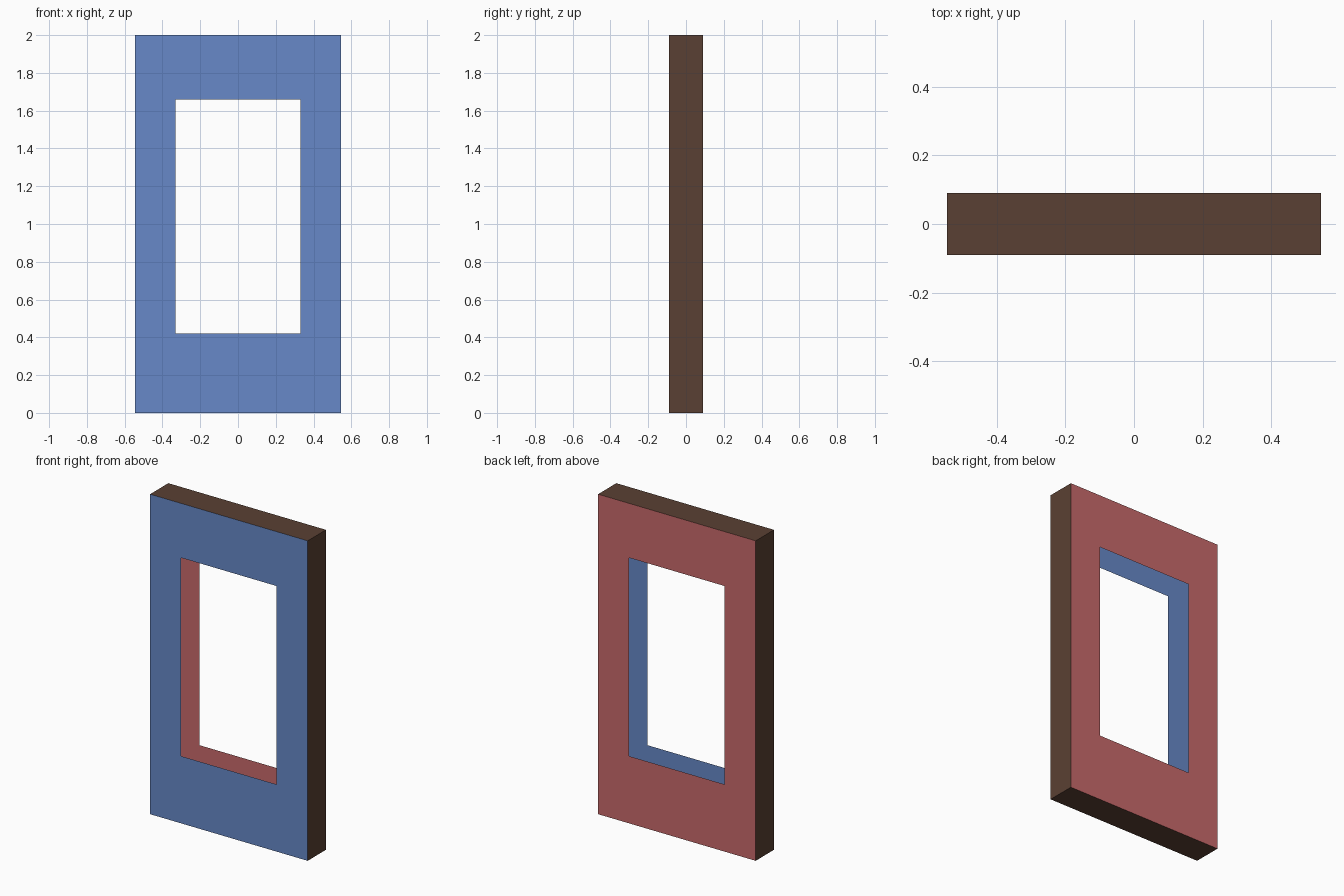
import bpy

if "Cube" in bpy.data.objects:
    bpy.data.objects.remove(bpy.data.objects["Cube"])

W, D, H = 0.545, 0.09, 2.0           # half width, half depth, height
HOLE_X, HOLE_Z0, HOLE_Z1 = 0.33, 0.42, 1.66


def material(name, srgb):
    mat = bpy.data.materials.new(name)
    lin = [((c / 255 + 0.055) / 1.055) ** 2.4 for c in srgb]
    mat.diffuse_color = (*lin, 1.0)
    mat.use_nodes = True
    mat.node_tree.nodes["Principled BSDF"].inputs["Base Color"].default_value = mat.diffuse_color
    return mat


def make(name, verts, faces, mat):
    mesh = bpy.data.meshes.new(name)
    mesh.from_pydata(verts, [], faces)
    mesh.materials.append(mat)
    obj = bpy.data.objects.new(name, mesh)
    bpy.context.collection.objects.link(obj)
    return obj


def rect(x, z0, z1, y):
    """Corner loop, counter-clockwise seen from the front."""
    return [(-x, y, z0), (x, y, z0), (x, y, z1), (-x, y, z1)]


def panel(name, y, mat):
    """Thin sheet with a rectangular opening, facing outward."""
    verts = rect(W, 0, H, y) + rect(HOLE_X, HOLE_Z0, HOLE_Z1, y)
    faces = [(i, (i + 1) % 4, (i + 1) % 4 + 4, i + 4) for i in range(4)]
    if y > 0:
        faces = [f[::-1] for f in faces]
    return make(name, verts, faces, mat)


blue = material("blue", (103, 137, 200))
red = material("red", (200, 106, 107))
brown = material("dark brown", (90, 64, 51))

# Front and back sheets; the frame is hollow, with no walls in the opening
panel("front_panel", -D, blue)
panel("back_panel", D, red)

# Outer edge band joining the two sheets
make("edge_band", rect(W, 0, H, -D) + rect(W, 0, H, D),
     [(i, i + 4, (i + 1) % 4 + 4, (i + 1) % 4) for i in range(4)], brown)
